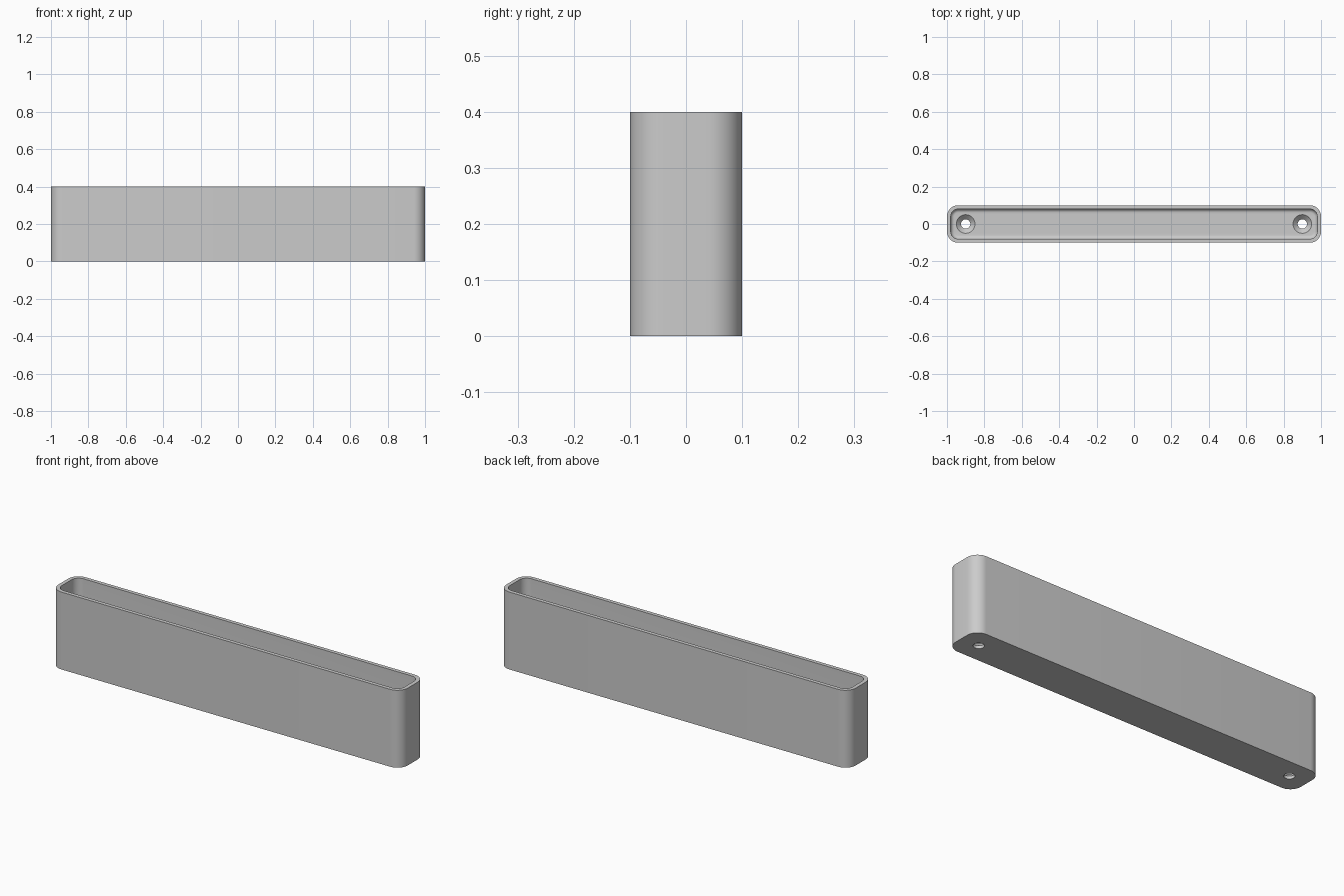
import bpy, bmesh, math

# Remove the default cube
cube = bpy.data.objects.get("Cube")
if cube:
    bpy.data.objects.remove(cube)

HALF_X, HALF_Y, HEIGHT, CORNER = 1.0, 0.1, 0.4, 0.06
WALL, FLOOR, FILLET = 0.02, 0.04, 0.02
HOLE_X, HOLE_R, SINK_R = 0.9, 0.025, 0.05
STEPS = 10

mat = bpy.data.materials.new("plain grey")
mat.use_nodes = True
grey = (0.6, 0.6, 0.6, 1)
mat.diffuse_color = grey
mat.node_tree.nodes["Principled BSDF"].inputs["Base Color"].default_value = grey

bm = bmesh.new()


def rounded_ring(inset, z):
    """Rounded rectangle, moved inwards by inset."""
    r = CORNER - inset
    ring = []
    for k, (sx, sy) in enumerate(((1, 1), (-1, 1), (-1, -1), (1, -1))):
        for i in range(STEPS + 1):
            a = (k + i / STEPS) * math.pi / 2
            ring.append(bm.verts.new((sx * (HALF_X - CORNER) + r * math.cos(a),
                                      sy * (HALF_Y - CORNER) + r * math.sin(a), z)))
    return ring


def round_ring(x, r, z, n=32):
    return [bm.verts.new((x + r * math.cos(math.tau * i / n),
                          r * math.sin(math.tau * i / n), z)) for i in range(n)]


def bridge(a, b):
    for i in range(len(a)):
        j = (i + 1) % len(a)
        bm.faces.new((a[i], a[j], b[j], b[i]))


def fill(rings, normal):
    """Flat sheet bounded by an outline and pierced by holes."""
    edges = []
    for ring in rings:
        for a, b in zip(ring, ring[1:] + ring[:1]):
            edges.append(bm.edges.get((a, b)) or bm.edges.new((a, b)))
    bmesh.ops.triangle_fill(bm, edges=edges, use_beauty=True, normal=normal)


# Outer wall, rim, inner wall and the fillet down to the floor
rings = [rounded_ring(0, 0), rounded_ring(0, HEIGHT), rounded_ring(WALL, HEIGHT)]
for i in range(7):
    a = i / 6 * math.pi / 2
    rings.append(rounded_ring(WALL + FILLET * (1 - math.cos(a)),
                              FLOOR + FILLET * (1 - math.sin(a))))
for low, high in zip(rings, rings[1:]):
    bridge(low, high)

# Countersunk screw holes
tops, bottoms = [], []
for x in (-HOLE_X, HOLE_X):
    top, neck, bottom = (round_ring(x, SINK_R, FLOOR),
                         round_ring(x, HOLE_R, FLOOR - 0.025),
                         round_ring(x, HOLE_R, 0))
    bridge(top, neck)
    bridge(neck, bottom)
    tops.append(top)
    bottoms.append(bottom)

# Floor and underside
fill([rings[-1]] + tops, (0, 0, 1))
fill([rings[0]] + bottoms, (0, 0, -1))
bmesh.ops.recalc_face_normals(bm, faces=bm.faces)

mesh = bpy.data.meshes.new("tray")
bm.to_mesh(mesh)
bm.free()
mesh.materials.append(mat)
tray = bpy.data.objects.new("tray", mesh)
bpy.context.collection.objects.link(tray)
bpy.context.view_layer.objects.active = tray
tray.select_set(True)
bpy.ops.object.shade_smooth_by_angle(angle=math.radians(30))
